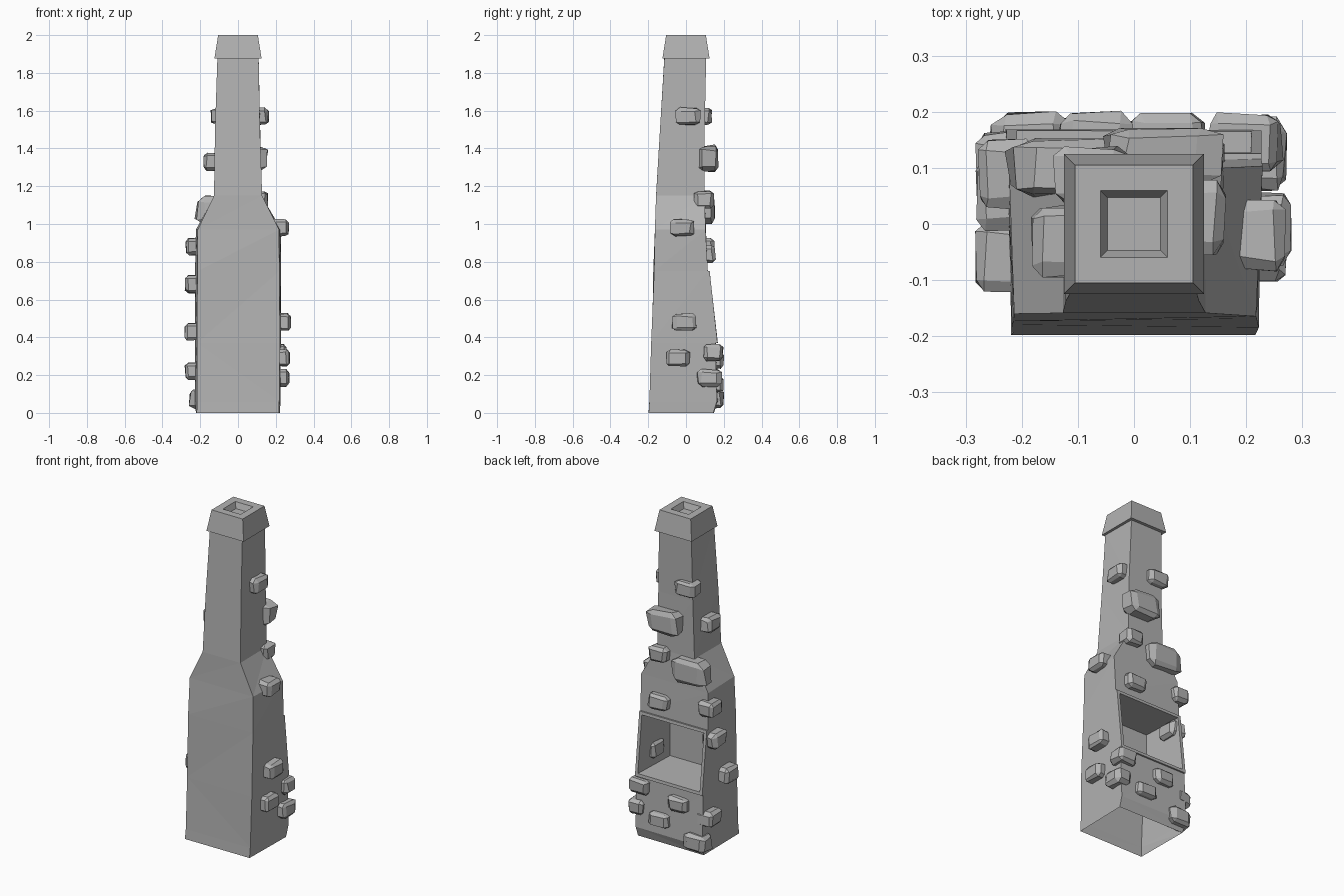
import bpy, bmesh, random
from mathutils import Vector

random.seed(4)
cube = bpy.data.objects.get("Cube")
if cube:
    bpy.data.objects.remove(cube, do_unlink=True)

grey = bpy.data.materials.new("stone_grey")
grey.use_nodes = True
colour = (0.45, 0.45, 0.45, 1)
grey.diffuse_color = colour
grey.node_tree.nodes["Principled BSDF"].inputs["Base Color"].default_value = colour


def finish(bm, name):
    bmesh.ops.recalc_face_normals(bm, faces=bm.faces[:])
    mesh = bpy.data.meshes.new(name)
    bm.to_mesh(mesh)
    bm.free()
    mesh.materials.append(grey)
    obj = bpy.data.objects.new(name, mesh)
    bpy.context.collection.objects.link(obj)
    return obj


def ring(bm, z, hx, front, back, flare=0.0, wobble=0.0):
    corners = [(-hx, front), (hx, front), (hx + flare, back), (-hx - flare, back)]
    return [bm.verts.new((x + random.uniform(-wobble, wobble),
                          y + random.uniform(-wobble, wobble), z)) for x, y in corners]


def bridge(bm, a, b):
    return [bm.faces.new((a[i], a[(i + 1) % 4], b[(i + 1) % 4], b[i])) for i in range(4)]


# Chimney body: tapering shell, open underneath, with shoulders leading to the neck
levels = [  # height, half width, front y, back y
    (0.0, 0.217, -0.195, 0.145), (0.06, 0.218, -0.192, 0.167),
    (0.37, 0.22, -0.182, 0.156), (0.75, 0.218, -0.170, 0.118),
    (0.97, 0.217, -0.163, 0.103), (1.15, 0.127, -0.158, 0.10),
    (1.5, 0.118, -0.138, 0.10), (1.89, 0.108, -0.112, 0.105)]
bm = bmesh.new()
rings = [ring(bm, *lv, flare=0.009 if lv[0] < 1 else 0, wobble=0.004) for lv in levels]
walls = [bridge(bm, a, b) for a, b in zip(rings, rings[1:])]
bm.faces.new(rings[-1])

# Hearth opening: raised rim, inset border and a deep recess in the back wall
hearth = walls[2][2]
bm.normal_update()
hearth = bmesh.ops.extrude_discrete_faces(bm, faces=[hearth])["faces"][0]
bmesh.ops.translate(bm, verts=hearth.verts[:], vec=(0, 0.01, 0))
bm.normal_update()
bmesh.ops.inset_individual(bm, faces=[hearth], thickness=0.026)
hearth = bmesh.ops.extrude_discrete_faces(bm, faces=[hearth])["faces"][0]
for v in hearth.verts:
    v.co.y = -0.13
    v.co.x *= 0.95
bmesh.ops.triangulate(bm, faces=[f for f in bm.faces if len(f.verts) == 4])
finish(bm, "chimney_body")

# Cap: flared block with a square flue sunk into the top
bm = bmesh.new()
sections = [(1.875, 0.125), (2.0, 0.105), (2.0, 0.06), (1.965, 0.047)]
rings = [ring(bm, z, h, -h, h) for z, h in sections]
for a, b in zip(rings, rings[1:]):
    bridge(bm, a, b)
bm.faces.new(rings[0])
bm.faces.new(rings[-1])
finish(bm, "chimney_cap")


def stone(side, along, out, z, width=0.125, height=0.09):
    """Rough chamfered block; out is the position of its outer face."""
    bm = bmesh.new()
    bmesh.ops.create_cube(bm, size=1)
    bmesh.ops.bevel(bm, geom=bm.edges[:], offset=0.17, segments=1, affect='EDGES')
    depth = 0.1
    for v in bm.verts:
        p = v.co + Vector([random.uniform(-0.05, 0.05) for _ in range(3)])
        a, d, h = p.x * width, out + (p.y - 0.5) * depth, z + p.z * height
        if side == "back":
            v.co = (along + a, d, h)
        else:
            s = 1 if side == "left" else -1
            v.co = (s * d, along + a, h)
        v.co.z = max(v.co.z, 0.005)
    bmesh.ops.triangulate(bm, faces=[f for f in bm.faces if len(f.verts) > 4])
    finish(bm, side + "_stone")


# Protruding stones on the left wall (+x)
for y, out, z in [(0.01, 0.16, 1.57), (-0.02, 0.268, 0.98), (-0.01, 0.282, 0.48),
                  (-0.045, 0.272, 0.29), (0.125, 0.27, 0.185)]:
    stone("left", y, out, z)

# Protruding stones on the right wall (-x)
for y, out, z in [(-0.03, 0.182, 1.33), (0.09, 0.276, 0.88), (0.055, 0.278, 0.68),
                  (-0.06, 0.284, 0.43), (0.1, 0.28, 0.22)]:
    stone("right", y, out, z)

# Protruding stones on the back wall
for x, out, z, w, h in [(-0.075, 0.135, 1.57, 0.13, 0.09), (0.05, 0.172, 1.345, 0.2, 0.14),
                        (0.1, 0.145, 1.13, 0.12, 0.09), (-0.11, 0.15, 1.075, 0.22, 0.14),
                        (0.095, 0.155, 0.84, 0.13, 0.09), (0.195, 0.195, 0.32, 0.13, 0.085),
                        (-0.07, 0.197, 0.28, 0.13, 0.085), (0.06, 0.2, 0.15, 0.13, 0.085),
                        (-0.185, 0.197, 0.075, 0.14, 0.1)]:
    stone("back", x, out, z, w, h)
